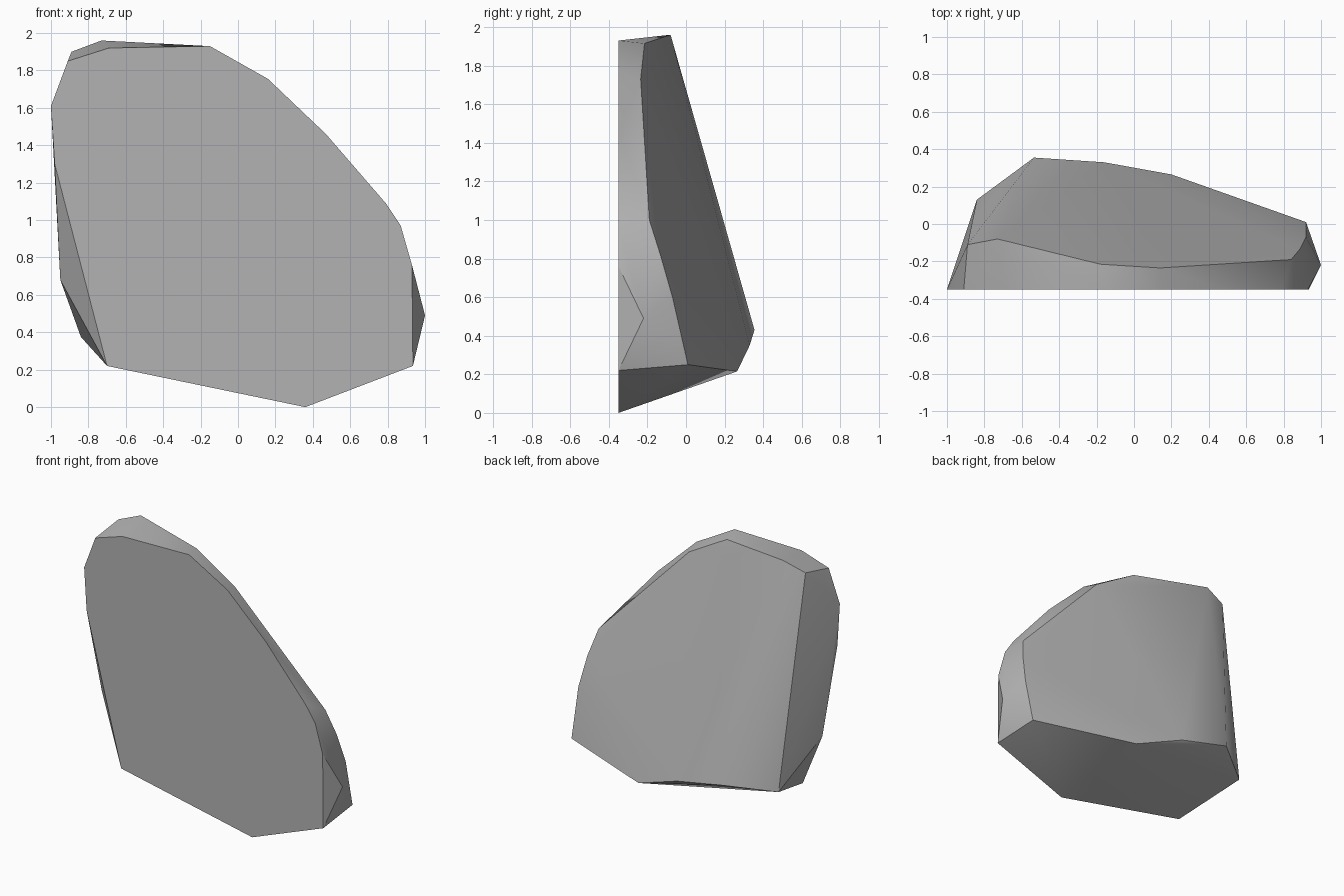
import bpy
import bmesh
import math

cube = bpy.data.objects.get("Cube")
if cube:
    bpy.data.objects.remove(cube, do_unlink=True)

# Stone colour
stone = bpy.data.materials.new("stone grey")
stone.use_nodes = True
grey = (0.45, 0.45, 0.45, 1)
stone.diffuse_color = grey
stone.node_tree.nodes["Principled BSDF"].inputs["Base Color"].default_value = grey

FRONT = -0.35

# Outline of the flat split face (x, z)
split_face = [(-0.91, 1.85), (-0.69, 1.92), (-0.15, 1.93), (0.16, 1.755),
              (0.47, 1.46), (0.79, 1.09), (0.87, 0.97), (0.93, 0.76),
              (0.935, 0.22), (0.36, 0), (-0.7, 0.22), (-0.98, 1.3), (-1, 1.61)]

# Ridge around the sloping back
ridge = [(-0.89, -0.11, 1.9), (-0.73, -0.08, 1.96), (-0.18, -0.215, 1.915),
         (0.14, -0.235, 1.73), (0.84, -0.19, 1.0), (0.89, -0.13, 0.81),
         (0.92, -0.07, 0.6), (0.92, 0.01, 0.25)]

# Corners of the foot and the two flanks
foot = [(0.2, 0.265, 0.215), (-0.16, 0.33, 0.35), (-0.535, 0.355, 0.43),
        (-0.84, 0.13, 0.375)]
flanks = [(1, -0.22, 0.49), (-0.95, -0.22, 0.68)]

# Wrap the corners in a convex stone
bm = bmesh.new()
for p in [(x, FRONT, z) for x, z in split_face] + ridge + foot + flanks:
    bm.verts.new(p)
bmesh.ops.convex_hull(bm, input=bm.verts[:])
bmesh.ops.dissolve_limit(bm, angle_limit=math.radians(0.5),
                         verts=bm.verts[:], edges=bm.edges[:])
bmesh.ops.recalc_face_normals(bm, faces=bm.faces[:])

mesh = bpy.data.meshes.new("rock")
bm.to_mesh(mesh)
bm.free()
mesh.materials.append(stone)
rock = bpy.data.objects.new("rock", mesh)
bpy.context.collection.objects.link(rock)

# Soft shading on the shallow facets, crisp main edges
bpy.context.view_layer.objects.active = rock
rock.select_set(True)
bpy.ops.object.shade_smooth_by_angle(angle=math.radians(30))
